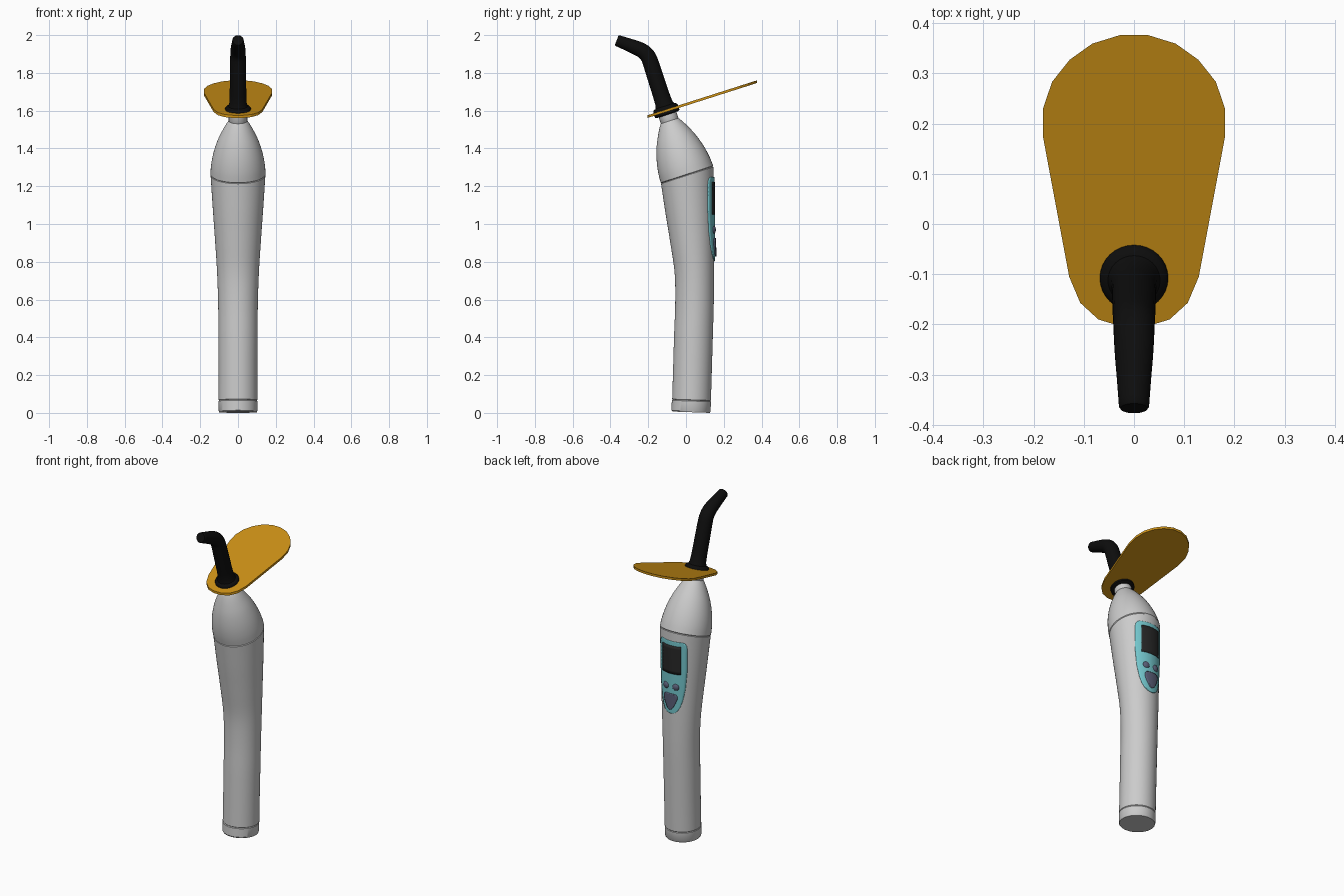
import bpy, bmesh, math
from mathutils import Vector
from mathutils.bvhtree import BVHTree

if "Cube" in bpy.data.objects:
    bpy.data.objects.remove(bpy.data.objects["Cube"])

TILT = math.radians(18)


def material(name, rgb):
    m = bpy.data.materials.new(name)
    m.diffuse_color = (*rgb, 1)
    m.use_nodes = True
    m.node_tree.nodes["Principled BSDF"].inputs["Base Color"].default_value = m.diffuse_color
    return m


AMBER = material("amber", (0.6, 0.28, 0.008))
BLACK = material("black", (0.004, 0.004, 0.004))
TEAL = material("teal", (0.17, 0.56, 0.6))
DARK = material("dark_glass", (0.02, 0.02, 0.02))
SLATE = material("slate", (0.1, 0.11, 0.18))


def make(name, verts, faces, mat=None, angle=35):
    me = bpy.data.meshes.new(name)
    me.from_pydata(verts, [], faces)
    bm = bmesh.new()
    bm.from_mesh(me)
    bmesh.ops.recalc_face_normals(bm, faces=bm.faces)
    bm.to_mesh(me)
    bm.free()
    if mat:
        me.materials.append(mat)
    ob = bpy.data.objects.new(name, me)
    bpy.context.collection.objects.link(ob)
    bpy.ops.object.select_all(action='DESELECT')
    ob.select_set(True)
    bpy.context.view_layer.objects.active = ob
    if angle:
        bpy.ops.object.shade_smooth_by_angle(angle=math.radians(angle))
    return ob


def spline(rows, steps=4):
    """Catmull-Rom interpolation of equal-length tuples."""
    p = [rows[0]] + list(rows) + [rows[-1]]
    out = []
    for a, b, c, d in zip(p, p[1:], p[2:], p[3:]):
        for k in range(steps):
            t = k / steps
            out.append(tuple(0.5 * (2 * j + (l - i) * t + (2 * i - 5 * j + 4 * l - m) * t * t
                                    + (3 * j - i - 3 * l + m) * t ** 3)
                             for i, j, l, m in zip(a, b, c, d)))
    return out + [tuple(rows[-1])]


def loft(name, rings, mat=None, n=48):
    """Rings are (front y, front z, back y, back z, half width)."""
    verts, faces = [], []
    for y1, z1, y2, z2, rx in rings:
        for k in range(n):
            a = 2 * math.pi * k / n
            s = math.sin(a) / 2
            verts.append((rx * math.cos(a), (y1 + y2) / 2 + (y2 - y1) * s,
                          (z1 + z2) / 2 + (z2 - z1) * s))
    for r in range(len(rings) - 1):
        for k in range(n):
            j = (k + 1) % n
            faces.append((r * n + k, r * n + j, r * n + n + j, r * n + n + k))
    faces += [tuple(range(n)), tuple(range(len(verts) - n, len(verts)))]
    return make(name, verts, faces, mat)


def disc(y, z, tilt, r):
    c, s = r * math.cos(tilt), r * math.sin(tilt)
    return (y - c, z - s, y + c, z + s, r)


def on_axis(t, r):
    """Ring at distance t above the seam on the tilted head axis."""
    return disc(0.006 - t * math.sin(TILT), 1.26 + t * math.cos(TILT), TILT, r)


# handle: end cap and curved grip
loft("end_cap", [(-0.073, 0.01, 0.127, 0.003, 0.1), (-0.077, 0.014, 0.13, 0.007, 0.102),
                 (-0.075, 0.066, 0.132, 0.059, 0.103), (-0.071, 0.07, 0.128, 0.063, 0.1)])
loft("end_plate", [(-0.072, 0.007, 0.127, 0.0, 0.1), (-0.072, 0.02, 0.127, 0.013, 0.1)])
grip_rings = spline([
    (-0.073, 0.073, 0.132, 0.066, 0.103), (-0.068, 0.24, 0.137, 0.235, 0.103),
    (-0.063, 0.41, 0.142, 0.405, 0.104), (-0.057, 0.58, 0.147, 0.58, 0.105),
    (-0.060, 0.74, 0.149, 0.76, 0.111), (-0.083, 0.90, 0.149, 0.94, 0.122),
    (-0.109, 1.06, 0.148, 1.12, 0.134), (-0.132, 1.213, 0.145, 1.302, 0.145)])
grip = loft("grip", [(-0.069, 0.068, 0.128, 0.061, 0.099)] + grip_rings
            + [(-0.128, 1.217, 0.141, 1.304, 0.141)])

# tapered head and neck
loft("head", [on_axis(0, 0.141)] + spline([on_axis(*p) for p in (
    (0.004, 0.146), (0.05, 0.143), (0.1, 0.135), (0.15, 0.122), (0.2, 0.104),
    (0.25, 0.08), (0.285, 0.06), (0.303, 0.047))]))
loft("neck", [on_axis(*p) for p in ((0.29, 0.045), (0.3, 0.049), (0.345, 0.049), (0.36, 0.046))])

# black light guide with flared collar
guide = [on_axis(*p) for p in ((0.335, 0.058), (0.34, 0.068), (0.37, 0.068),
                               (0.378, 0.063), (0.383, 0.052), (0.40, 0.046))]
path = [(-0.132, 1.685, 18, 0.044), (-0.163, 1.78, 18, 0.043), (-0.188, 1.857, 20, 0.042),
        (-0.203, 1.89, 32, 0.041), (-0.228, 1.915, 50, 0.04), (-0.262, 1.932, 65, 0.038),
        (-0.31, 1.951, 69, 0.034), (-0.363, 1.971, 69, 0.03)]
guide += spline([disc(y, z, math.radians(a), r) for y, z, a, r in path], 3)
tip = disc(-0.367, 1.9725, math.radians(69), 0.027)
loft("light_guide", guide + [tip], BLACK, 32)

# amber eye shield: flat faceted teardrop
half = [(0.028, 0.376), (0.083, 0.359), (0.128, 0.327), (0.163, 0.283), (0.181, 0.23),
        (0.181, 0.173), (0.129, -0.105), (0.107, -0.157), (0.071, -0.19), (0.025, -0.204)]
outline = half + [(-x, y) for x, y in reversed(half)]
n = len(outline)
verts = [(x, y, 1.6 + (y + 0.105) * math.tan(math.radians(17.7)) + h)
         for h in (-0.007, 0.007) for x, y in outline]
faces = [tuple(range(n)), tuple(range(n, 2 * n))]
faces += [(k, (k + 1) % n, n + (k + 1) % n, n + k) for k in range(n)]
make("eye_shield", verts, faces, AMBER, 0)

# control panel pieces draped over the back of the grip
tree = BVHTree.FromPolygons([v.co.copy() for v in grip.data.vertices],
                            [tuple(p.vertices) for p in grip.data.polygons])


def surface(x, z):
    hit, normal, _, _ = tree.ray_cast(Vector((x, 1, z)), Vector((0, -1, 0)))
    return hit, normal


def pad(name, profile, height, mat, cols=16):
    """Profile is (z, half width) from top to bottom."""
    rows = []
    for (z1, w1), (z2, w2) in zip(profile, profile[1:]):
        steps = max(1, round(abs(z2 - z1) / 0.02))
        rows += [(z1 + (z2 - z1) * k / steps, w1 + (w2 - w1) * k / steps) for k in range(steps)]
    rows.append(profile[-1])
    verts = [surface(w * (2 * c / cols - 1), z)[0] for z, w in rows for c in range(cols + 1)]
    m = cols + 1
    faces = [(r * m + c, r * m + c + 1, r * m + m + c + 1, r * m + m + c)
             for r in range(len(rows) - 1) for c in range(cols)]
    ob = make(name, verts, faces, mat, 40)
    mod = ob.modifiers.new("thickness", 'SOLIDIFY')
    mod.thickness, mod.offset = height * 2, 0
    return ob


pad("control_panel", [(1.248, 0.068), (1.243, 0.079), (1.23, 0.087), (1.21, 0.09), (1.08, 0.09),
                      (0.96, 0.081), (0.89, 0.069), (0.85, 0.057), (0.825, 0.043),
                      (0.81, 0.028), (0.803, 0.01)], 0.004, TEAL)
pad("screen", [(1.222, 0.06), (1.05, 0.06)], 0.006, DARK)
pad("main_button", [(0.926, 0.026), (0.922, 0.036), (0.912, 0.042), (0.898, 0.042), (0.875, 0.034),
                    (0.85, 0.022), (0.835, 0.013), (0.829, 0.005)], 0.011, SLATE, 10)

# two small domed buttons
for side, x in (("left", -0.032), ("right", 0.032)):
    p, nrm = surface(x, 0.97)
    bpy.ops.mesh.primitive_uv_sphere_add(segments=20, ring_count=12, radius=1, location=p,
                                         rotation=nrm.to_track_quat('Z', 'Y').to_euler())
    ob = bpy.context.object
    ob.name = "small_button_" + side
    ob.scale = (0.021, 0.021, 0.013)
    ob.data.materials.append(SLATE)
    bpy.ops.object.shade_smooth()
